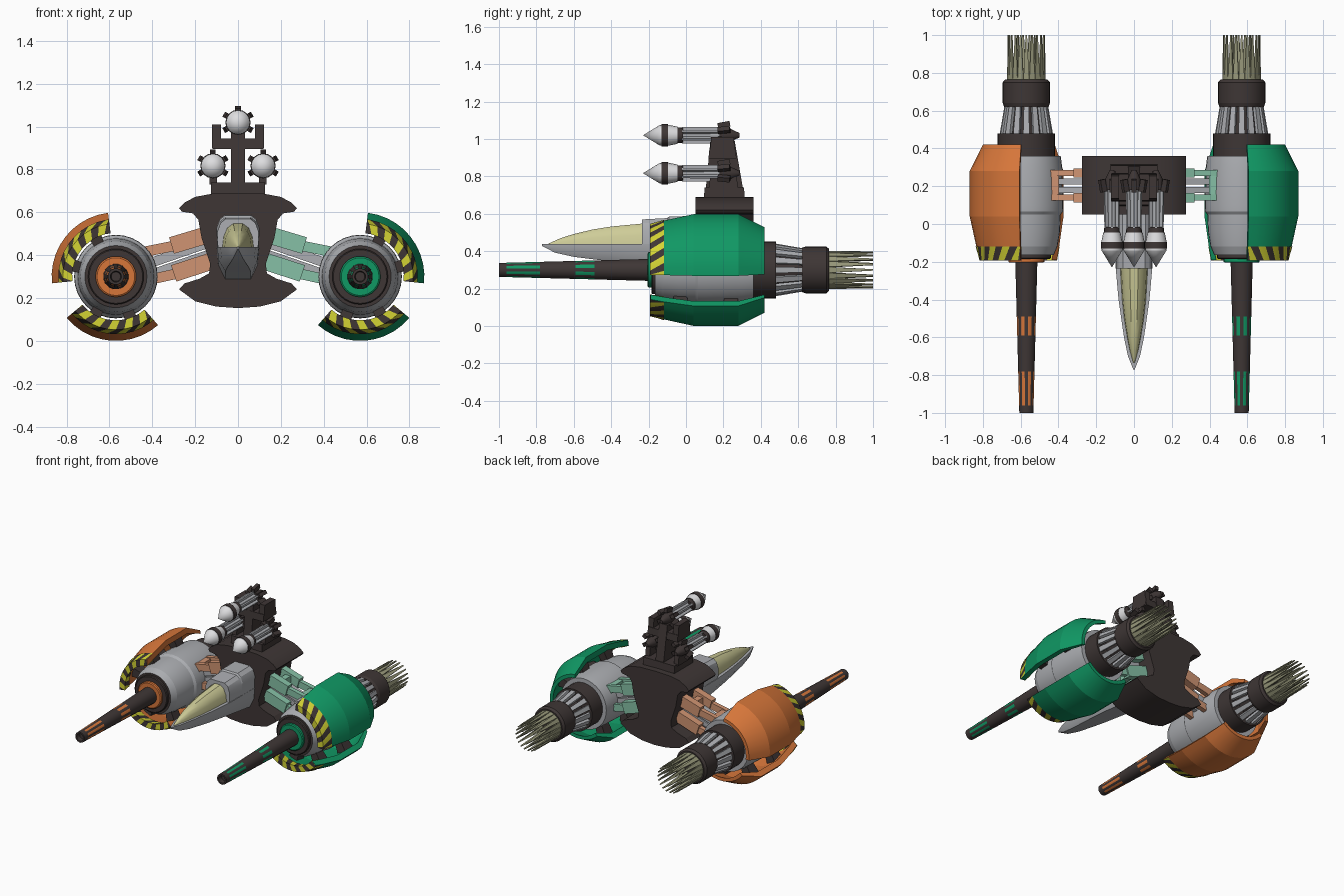
import bpy, bmesh, math
from mathutils import Vector, Matrix

if "Cube" in bpy.data.objects:
    bpy.data.objects.remove(bpy.data.objects["Cube"])

def mat(name, r, g, b):
    lin = lambda c: ((c / 255 + 0.055) / 1.055) ** 2.4 if c > 10 else c / 255 / 12.92
    m = bpy.data.materials.new(name)
    m.diffuse_color = (lin(r), lin(g), lin(b), 1)
    m.use_nodes = True
    m.node_tree.nodes["Principled BSDF"].inputs["Base Color"].default_value = m.diffuse_color
    return m

ORANGE, GREEN = mat("orange", 214, 118, 58), mat("green", 16, 152, 100)
PEACH, MINT = mat("peach", 208, 148, 114), mat("mint", 134, 192, 166)
DARK, GREY = mat("charcoal", 62, 54, 53), mat("grey", 172, 174, 178)
YELLOW, CANOPY = mat("yellow", 212, 212, 52), mat("canopy_cream", 206, 204, 152)
KHAKI, WHITE = mat("khaki", 152, 152, 122), mat("white", 222, 222, 224)
CX, CZ = 0.57, 0.30      # engine axis on the right side

def make(name, bm, mats, angle=25, mirror=False):
    bm = bm.copy()
    if mirror:
        bmesh.ops.transform(bm, matrix=Matrix.Diagonal((-1, 1, 1, 1)), verts=bm.verts)
    bmesh.ops.remove_doubles(bm, verts=bm.verts, dist=1e-5)
    bmesh.ops.recalc_face_normals(bm, faces=bm.faces)
    me = bpy.data.meshes.new(name)
    bm.to_mesh(me)
    for m in mats:
        me.materials.append(m)
    ob = bpy.data.objects.new(name, me)
    bpy.context.collection.objects.link(ob)
    bpy.ops.object.select_all(action='DESELECT')
    ob.select_set(True)
    bpy.context.view_layer.objects.active = ob
    bpy.ops.object.shade_smooth_by_angle(angle=math.radians(angle))

def pair(name, bm, right, left, angle=25):
    make("right_" + name, bm, right, angle)
    make("left_" + name, bm, left, angle, True)

def polar(y, r, deg, x=CX, z=CZ):
    a = math.radians(deg)
    return Vector((x + r * math.cos(a), y, z + r * math.sin(a)))

def sweep(bm, prof, segs, a0=0, a1=360, x=CX, z=CZ, rule=lambda k, j: 0):
    """Turn a (y, radius) profile about the y axis; a part turn sweeps a closed profile."""
    full = a1 - a0 == 360
    rings = [[bm.verts.new(polar(y, r, a0 + (a1 - a0) * k / segs, x, z)) for y, r in prof]
             for k in range(segs if full else segs + 1)]
    n = len(prof)
    for k in range(segs):
        A, B = rings[k], rings[(k + 1) % len(rings)]
        for j in range(n - 1 if full else n):
            f = bm.faces.new((A[j], A[(j + 1) % n], B[(j + 1) % n], B[j]))
            f.material_index = rule(k, j)
    if full:
        for j in (0, n - 1):
            if prof[j][1] > 0:
                bm.faces.new([R[j] for R in rings]).material_index = rule(0, min(j, n - 2))
    else:
        bm.faces.new(rings[0])
        bm.faces.new(rings[-1])

def beam(bm, p, q, w, h, w2=None, h2=None, up=(0, 0, 1), mi=0):
    """Straight, optionally tapered bar from p to q; h is measured along up."""
    p, q = Vector(p), Vector(q)
    d = (q - p).normalized()
    side = d.cross(Vector(up)).normalized()
    upv = side.cross(d)
    ends = []
    for c, ww, hh in ((p, w, h), (q, w if w2 is None else w2, h if h2 is None else h2)):
        ends.append([bm.verts.new(c + side * ww / 2 * i + upv * hh / 2 * j)
                     for i, j in ((-1, -1), (1, -1), (1, 1), (-1, 1))])
    a, b = ends
    for f in [a, b] + [(a[i], a[(i + 1) % 4], b[(i + 1) % 4], b[i]) for i in range(4)]:
        bm.faces.new(f).material_index = mi

def loft(bm, sections):
    rows = [[bm.verts.new(v) for v in s] for s in sections]
    n = len(rows[0])
    for A, B in zip(rows, rows[1:]):
        for i in range(n):
            bm.faces.new((A[i], A[(i + 1) % n], B[(i + 1) % n], B[i]))
    bm.faces.new(rows[0])
    bm.faces.new(rows[-1])

def both(half, y):
    """Half outline (x, z) from top to bottom, closed by its mirror image."""
    return [(x, y, z) for x, z in half] + [(-x, y, z) for x, z in reversed(half) if x > 0]

# gun barrel with painted strips
bm = bmesh.new()
ys = [-1, -0.96, -0.78, -0.59, -0.49, -0.18]
prof = [(-0.97, 0), (-0.97, 0.022), (-1, 0.026)] + [(y, 0.038 + (y + 1) * 0.027) for y in ys]
sweep(bm, prof, 16, 11.25, 371.25, rule=lambda k, j: int(j in (4, 6) and k % 2 == 0))
pair("gun_barrel", bm, [DARK, GREEN], [DARK, ORANGE])

# accent collar at the barrel root
bm = bmesh.new()
sweep(bm, [(-0.15, 0.095), (-0.2, 0.095), (-0.205, 0.088), (-0.205, 0.06)], 32)
pair("barrel_collar", bm, [GREEN], [ORANGE])

# engine body: dark nose ring, grey drum, dark rear rings
bm = bmesh.new()
sweep(bm, [(-0.185, 0.125), (-0.18, 0.13), (-0.165, 0.13), (-0.165, 0.145), (-0.12, 0.165),
           (-0.04, 0.178), (0.05, 0.182), (0.065, 0.193), (0.1, 0.195), (0.3, 0.19), (0.36, 0.182),
           (0.36, 0.152), (0.48, 0.152), (0.48, 0.075), (0.62, 0.075), (0.62, 0.118), (0.64, 0.125),
           (0.75, 0.125), (0.765, 0.112), (0.765, 0.0)], 32,
      rule=lambda k, j: 1 if 3 <= j <= 10 else 0)
pair("engine_body", bm, [DARK, GREY], [DARK, GREY], 13)

# cone of cooling bars
bm = bmesh.new()
for k in range(16):
    a = k * 22.5
    beam(bm, polar(0.47, 0.132, a), polar(0.63, 0.105, a), 0.034, 0.02, 0.026, 0.02, polar(0, 1, a, 0, 0))
pair("cooling_bars", bm, [GREY], [GREY])

# exhaust bristles
bm = bmesh.new()
for n, r, w in ((20, 0.096, 0.032), (10, 0.055, 0.034)):
    for k in range(n):
        a = k * 360 / n
        beam(bm, polar(0.75, r, a), polar(1.0, r, a), w, 0.012, 0.008, 0.006, polar(0, 1, a, 0, 0))
pair("exhaust_bristles", bm, [KHAKI], [KHAKI])

# armour shells, hazard stripes and mounts
outer = [(-0.19, 0.245), (-0.12, 0.265), (0.04, 0.30), (0.28, 0.30), (0.42, 0.23)]
inner = [(0.42, 0.205), (0.28, 0.26), (0.04, 0.26), (-0.12, 0.225), (-0.19, 0.207)]
wrap = [(-0.118, 0.221, -0.5), (-0.193, 0.204, 0), (-0.193, 0.248, 0.35), (-0.118, 0.269, 1)]
shells, stripes, mounts = bmesh.new(), bmesh.new(), bmesh.new()
for a0, a1 in ((-6, 83), (-131, -40)):
    sweep(shells, outer + inner, 10, a0, a1)
    step, shear = 9, 14
    lines = []
    for k in range(-3, 13):
        lines.append([stripes.verts.new(polar(y, r, min(max(a0 + k * step + shear * t, a0), a1)))
                      for y, r, t in wrap])
    for k in range(len(lines) - 1):
        A, B = lines[k], lines[k + 1]
        for j in range(3):
            if (A[j].co - B[j].co).length + (A[j + 1].co - B[j + 1].co).length > 1e-4:
                stripes.faces.new((A[j], A[j + 1], B[j + 1], B[j])).material_index = k % 2
    for da in (-24, 24):
        a = (a0 + a1) / 2 + da
        for y in (-0.03, 0.24):
            beam(mounts, polar(y, 0.17, a), polar(y, 0.268, a), 0.05, 0.07, 0.07, 0.09, (0, 1, 0))
pair("armour_shells", shells, [GREEN], [ORANGE], 11)
pair("hazard_stripes", stripes, [DARK, YELLOW], [DARK, YELLOW])
pair("shell_mounts", mounts, [DARK], [DARK])

# forked connecting arms with grey inner struts
bm = bmesh.new()
for p, q, r in (((0.16, 0.49), (0.31, 0.445), (0.44, 0.415)), ((0.13, 0.37), (0.30, 0.315), (0.44, 0.28))):
    for y in (0.14, 0.27):
        beam(bm, (p[0], y, p[1]), (q[0], y, q[1]), 0.05, 0.08)
        beam(bm, (q[0] - 0.02, y, q[1]), (r[0], y, r[1]), 0.032, 0.048)
    for x, z in ((0.23, q[1] + 0.022), (r[0] - 0.02, r[1])):
        beam(bm, (x, 0.125, z), (x, 0.285, z), 0.045, 0.046)
for y in (0.18, 0.225):
    beam(bm, (0.13, y, 0.46), (0.42, y, 0.36), 0.03, 0.045, mi=1)
    beam(bm, (0.13, y, 0.41), (0.42, y, 0.31), 0.03, 0.035, mi=1)
pair("connecting_arm", bm, [MINT, GREY], [PEACH, GREY])

# central bulkhead
bm = bmesh.new()
half = [(0, .69), (.12, .687), (.2, .672), (.25, .645), (.275, .62), (.262, .603), (.21, .595), (.185, .565),
        (.17, .48), (.13, .36), (.135, .315), (.18, .29), (.25, .268), (.275, .24), (.2, .185), (.1, .16), (0, .153)]
loft(bm, [both(half, 0.05), both(half, 0.36)])
make("central_bulkhead", bm, [DARK])

# nose hull
bm = bmesh.new()
loft(bm, [both([(w, 0.438), (0.92 * w, 0.438 - (0.438 - zb) * 0.55), (0.6 * w, zb)], y) for y, w, zb in
          ((-0.77, 0.004, 0.428), (-0.7, 0.032, 0.392), (-0.6, 0.053, 0.37), (-0.4, 0.082, 0.345),
           (-0.22, 0.098, 0.325), (0.06, 0.1, 0.288))])
make("nose_hull", bm, [GREY], 35)

# cockpit rear fairing
bm = bmesh.new()
loft(bm, [both([(0.06 * s, t), (0.085 * s, t - 0.02), (0.1 * s, t - 0.06), (0.098 * s, 0.43)], y)
          for y, s, t in ((-0.235, 0.96, 0.57), (-0.1, 0.98, 0.577), (-0.09, 1, 0.586), (0.06, 1, 0.588))])
make("cockpit_fairing", bm, [GREY])

# canopy
bm = bmesh.new()
loft(bm, [both([(0.3 * w, t), (0.68 * w, t - (t - 0.436) * 0.18), (0.92 * w, t - (t - 0.436) * 0.55), (w, 0.436)], y)
          for y, w, t in ((-0.735, 0.004, 0.441), (-0.67, 0.022, 0.47), (-0.6, 0.036, 0.492), (-0.5, 0.052, 0.516),
                          (-0.4, 0.063, 0.532), (-0.23, 0.073, 0.548))])
make("canopy", bm, [CANOPY], 35)

# rocket tower
bm = bmesh.new()
Y = (0, 1, 0)
beam(bm, (0, 0.205, 0.68), (0, 0.205, 0.74), 0.25, 0.22, 0.25, 0.21, Y)
beam(bm, (0, 0.205, 0.73), (0, 0.195, 0.99), 0.065, 0.2, 0.065, 0.13, Y)
beam(bm, (0, 0.195, 0.895), (0, 0.195, 0.945), 0.24, 0.15, 0.24, 0.14, Y)
for s in (-1, 1):
    beam(bm, (s * 0.1, 0.195, 0.9), (s * 0.1, 0.195, 1.01), 0.042, 0.14, 0.042, 0.12, Y)
    beam(bm, (s * 0.115, 0.2, 0.73), (s * 0.115, 0.2, 0.8), 0.035, 0.16, 0.035, 0.14, Y)
make("rocket_tower", bm, [DARK])

# three rockets
prof = [(-0.23, 0), (-0.14, 0.055), (-0.13, 0.056), (-0.13, 0.059), (-0.095, 0.059), (-0.095, 0.056),
        (-0.045, 0.046), (-0.045, 0.042), (-0.015, 0.04), (-0.015, 0.022), (0.18, 0.022), (0.18, 0.038),
        (0.24, 0.034), (0.285, 0.012), (0.285, 0)]
for name, x, z in (("left_rocket", -0.117, 0.817), ("right_rocket", 0.117, 0.817), ("top_rocket", 0, 1.02)):
    bm = bmesh.new()
    sweep(bm, prof, 16, 0, 360, x, z,
          rule=lambda k, j: 1 if j in (2, 3, 4, 6, 7, 8) or j >= 10 else 2 if j == 9 else 0)
    for k in range(6):
        a = 30 + k * 60
        out = polar(0, 1, a, 0, 0)
        beam(bm, polar(-0.02, 0.034, a, x, z), polar(0.19, 0.036, a, x, z), 0.012, 0.018, up=out, mi=2)
        beam(bm, polar(0.17, 0.05, a, x, z), polar(0.235, 0.062, a, x, z), 0.026, 0.03, up=out, mi=1)
    make(name, bm, [WHITE, DARK, GREY])
